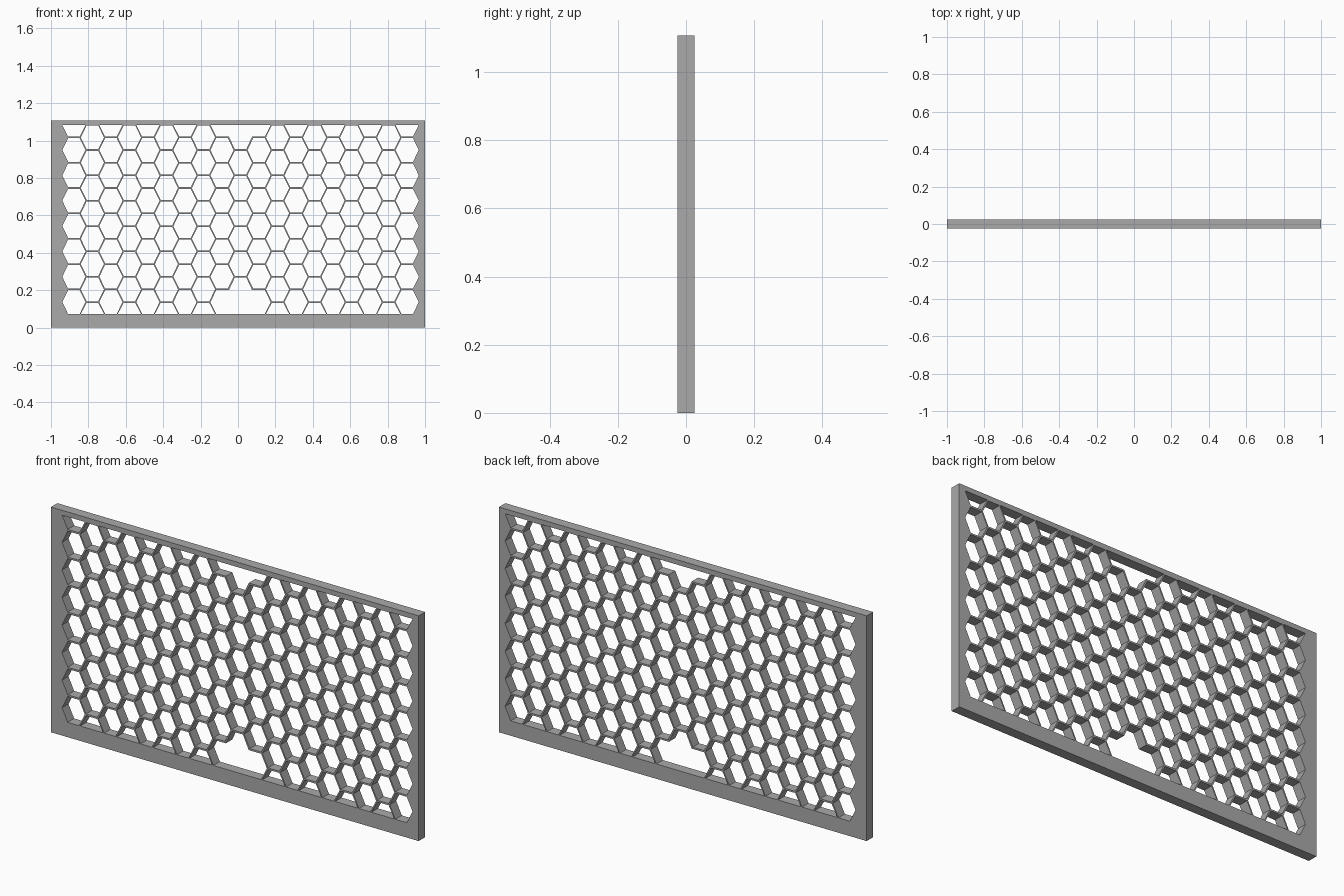
import bpy
import math
from mathutils import Matrix

cube = bpy.data.objects.get("Cube")
if cube:
    bpy.data.objects.remove(cube, do_unlink=True)

# Panel and honeycomb dimensions
HEIGHT, HALF_DEPTH = 1.107, 0.025
BOTTOM, TOP = 0.073, 1.083        # limits of the perforated area
CENTRE = 0.0135                   # x of the middle column
STEP, PITCH = 0.099, 0.1355       # column and row spacing
R, K = 0.062, 0.0635              # cell half width and half height
Z0 = 0.1365                       # lowest full cell in the outer columns
H = PITCH / 2
MIDDLE = 9                        # index of the middle column


def cell(x, z):
    """Flat-topped hexagon, reduced to half where it meets the border."""
    pts = [(R, 0), (R / 2, K), (-R / 2, K), (-R, 0), (-R / 2, -K), (R / 2, -K)]
    if z < BOTTOM:
        pts = [p for p in pts if p[1] >= 0]
    elif z > TOP:
        pts = [p for p in pts if p[1] <= 0]
    return [(x + px, min(max(z + pz, BOTTOM), TOP)) for px, pz in pts]


def mirrored(half):
    """Close a right-hand outline about the middle column."""
    right = [(CENTRE + x, z) for x, z in half]
    left = [(CENTRE - x, z) for x, z in reversed(half)]
    return right + left


# Honeycomb cells, leaving out those merged into the two larger openings
openings = []
for col in range(2 * MIDDLE + 1):
    odd = col % 2
    x = CENTRE + (col - MIDDLE) * STEP
    for row in range(8):
        z = Z0 + row * PITCH - (H if odd else 0)
        near_middle = abs(col - MIDDLE) <= 1
        merged_low = near_middle and row <= (1 if odd else 0)
        merged_high = near_middle and row == 7
        if not (merged_low or merged_high):
            openings.append(cell(x, z))

# Larger opening at the bottom
openings.append(mirrored([
    (STEP + R / 2, BOTTOM), (STEP + R, Z0), (STEP + R / 2, Z0 + K),
    (R, Z0 + K), (R / 2, Z0 + H + K)]))

# Larger opening at the top
high = Z0 + 7 * PITCH
openings.append(mirrored([
    (STEP + R, TOP), (STEP + R / 2, high - K),
    (R, high - K), (R / 2, high - H - K)]))

# Filled outline with holes, extruded to the panel thickness
curve = bpy.data.curves.new("honeycomb_panel", "CURVE")
curve.dimensions = "2D"
curve.fill_mode = "BOTH"
curve.extrude = HALF_DEPTH
border = [(-1, 0), (1, 0), (1, HEIGHT), (-1, HEIGHT)]
for outline in [border] + openings:
    spline = curve.splines.new("POLY")
    spline.points.add(len(outline) - 1)
    for point, (x, z) in zip(spline.points, outline):
        point.co = (x, z, 0, 1)
    spline.use_cyclic_u = True
    spline.use_smooth = False

panel = bpy.data.objects.new("honeycomb_panel", curve)
bpy.context.collection.objects.link(panel)
bpy.ops.object.select_all(action="DESELECT")
panel.select_set(True)
bpy.context.view_layer.objects.active = panel
bpy.ops.object.convert(target="MESH")
panel = bpy.context.view_layer.objects.active
panel.data.transform(Matrix.Rotation(math.pi / 2, 4, "X"))
bpy.ops.object.shade_flat()

# Plain grey finish
grey = bpy.data.materials.new("plain_grey")
grey.use_nodes = True
colour = (0.4, 0.4, 0.4, 1)
grey.diffuse_color = colour
grey.node_tree.nodes["Principled BSDF"].inputs["Base Color"].default_value = colour
panel.data.materials.clear()
panel.data.materials.append(grey)
